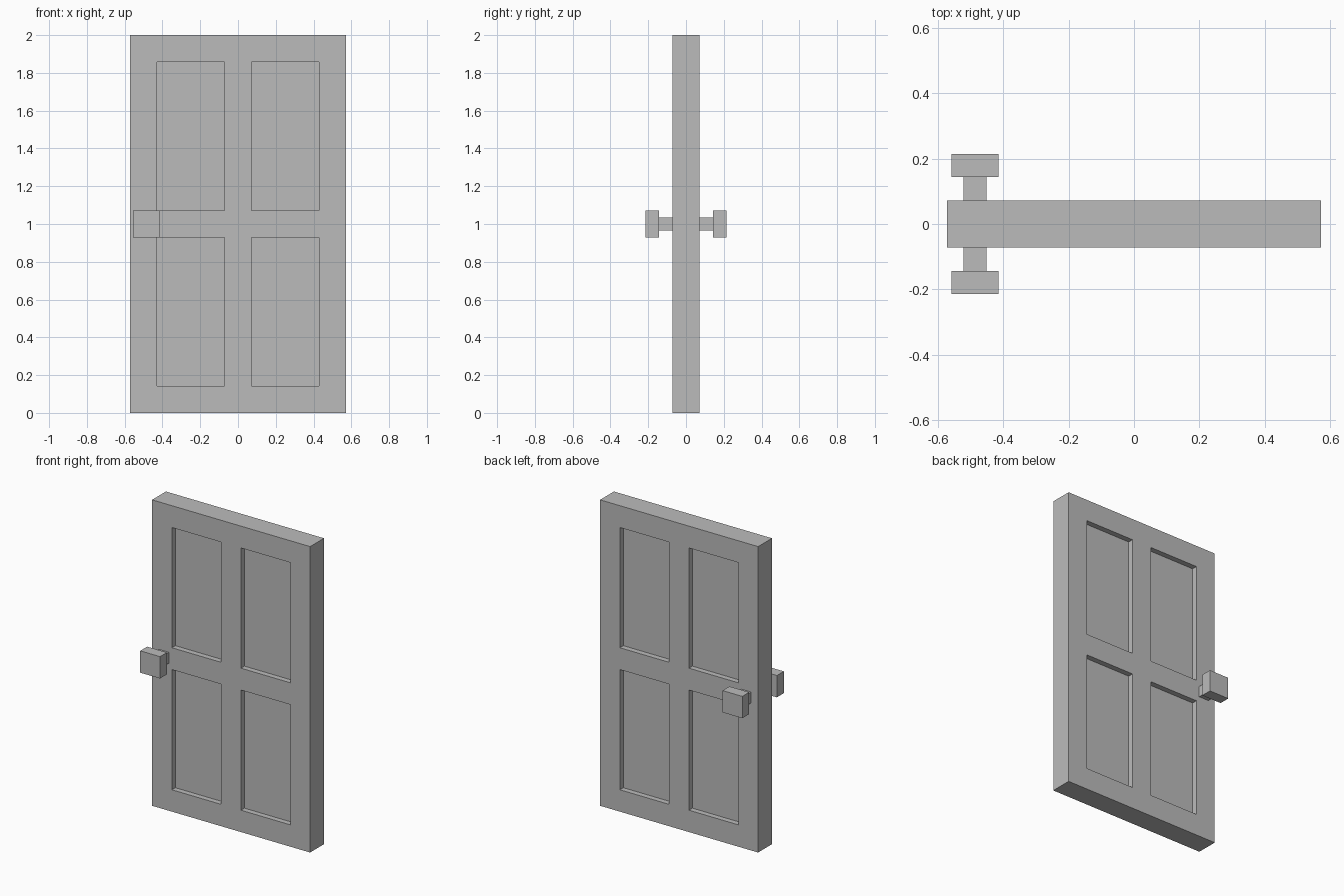
import bpy

if "Cube" in bpy.data.objects:
    bpy.data.objects.remove(bpy.data.objects["Cube"])

U = 1 / 14  # module: the door is 16 x 2 x 28 modules

grey = bpy.data.materials.new("plain_grey")
grey.diffuse_color = (0.5, 0.5, 0.5, 1)
grey.use_nodes = True
grey.node_tree.nodes["Principled BSDF"].inputs["Base Color"].default_value = grey.diffuse_color


def box(name, centre, size):
    """Flat-sided block, centre and size given in modules."""
    bpy.ops.mesh.primitive_cube_add(size=1, location=[c * U for c in centre])
    ob = bpy.context.object
    ob.name = name
    ob.scale = [s * U for s in size]
    bpy.ops.object.transform_apply(location=True, rotation=False, scale=True)
    ob.data.materials.append(grey)
    return ob


# Door slab
door = box("door_slab", (0, 0, 14), (16, 2, 28))

# Four recessed panels on each face, half a module deep
for side in (-1, 1):
    for x in (-3.5, 3.5):
        for z in (7.5, 20.5):
            cutter = box("panel_cutter", (x, side * 1.5, z), (5, 2, 11))
            cutter.hide_render = True
            mod = door.modifiers.new("panel_recess", 'BOOLEAN')
            mod.operation = 'DIFFERENCE'
            mod.solver = 'EXACT'
            mod.object = cutter
            bpy.context.view_layer.objects.active = door
            bpy.ops.object.modifier_apply(modifier=mod.name)
            bpy.data.objects.remove(cutter)

# Square knob on a short stem, front and back
for side, label in ((-1, "front"), (1, "back")):
    box(label + "_knob_stem", (-6.8, side * 1.5, 14), (1, 1, 1))
    box(label + "_knob", (-6.8, side * 2.5, 14), (2, 1, 2))
